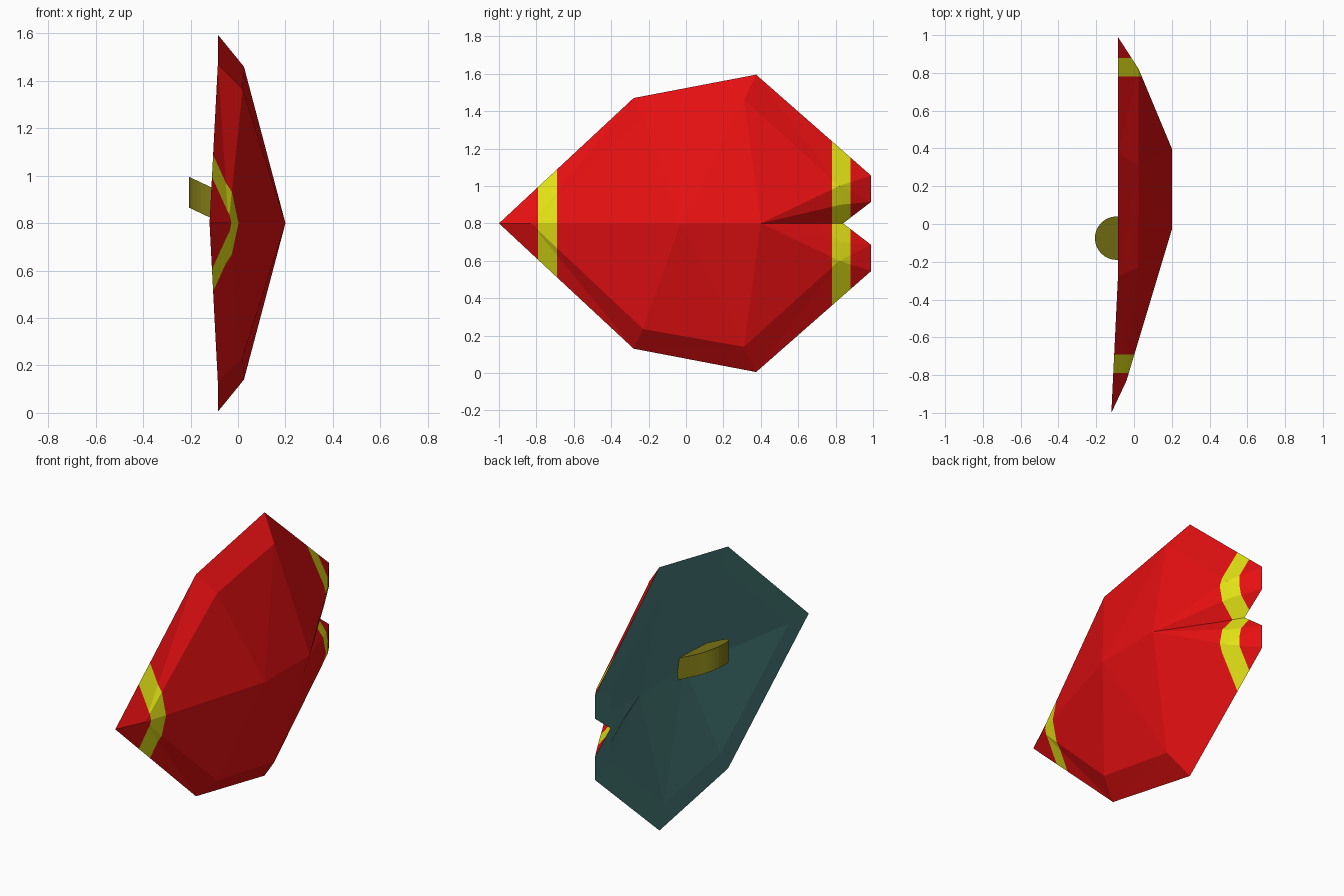
import bpy, bmesh, math

if "Cube" in bpy.data.objects:
    bpy.data.objects.remove(bpy.data.objects["Cube"])


def material(name, rgb):
    m = bpy.data.materials.new(name)
    m.diffuse_color = (*rgb, 1)
    m.use_nodes = True
    m.node_tree.nodes["Principled BSDF"].inputs["Base Color"].default_value = m.diffuse_color
    return m


RED = material("red", (0.80, 0.005, 0.006))
YELLOW = material("yellow", (0.78, 0.78, 0.008))
TEAL = material("dark teal", (0.065, 0.21, 0.20))
OLIVE = material("olive", (0.21, 0.19, 0.008))

MID = 0.8  # height of the mirror line


def finish(bm, name, mats):
    me = bpy.data.meshes.new(name)
    bm.to_mesh(me)
    bm.free()
    for m in mats:
        me.materials.append(m)
    ob = bpy.data.objects.new(name, me)
    bpy.context.collection.objects.link(ob)
    return ob


# Half outlines as (y, distance from mirror line)
RIM = [(-1, 0), (-.28, .67), (.375, .795), (.99, .255), (.99, .115), (.84, 0)]
RING = [(-.83, 0), (-.23, .565), (.31, .66), (.82, .2), (.83, .1), (.7, 0)]
RIM_X = [-.12, -.085, -.085, -.085, -.085, -.085]


def shell(ring_x, hub_x, facing):
    """Faceted shield surface: bevelled border plus a fan to the centre ridge."""
    bm = bmesh.new()
    for s in (1, -1):
        rim = [bm.verts.new((x, y, MID + s * d)) for (y, d), x in zip(RIM, RIM_X)]
        ring = [bm.verts.new((x, y, MID + s * d)) for (y, d), x in zip(RING, ring_x)]
        h1 = bm.verts.new((hub_x, -.03, MID))
        h2 = bm.verts.new((hub_x, .4, MID))
        for i in range(5):
            bm.faces.new((rim[i], rim[i + 1], ring[i + 1], ring[i]))
        for tri in ((ring[0], ring[1], h1), (ring[1], ring[2], h1),
                    (h1, ring[2], h2), (ring[2], ring[3], h2),
                    (ring[3], ring[4], h2), (ring[4], ring[5], h2)):
            bm.faces.new(tri)
    bmesh.ops.remove_doubles(bm, verts=bm.verts, dist=1e-4)
    bm.normal_update()
    for f in bm.faces:
        if f.normal.x * facing < 0:
            f.normal_flip()
    return bm


# Front of the shield, with stripes cut in across both ends
STRIPES = [(-.79, -.69), (.78, .88)]
bm = shell([-.04, .02, .025, .025, 0, 0], .2, 1)
bmesh.ops.triangulate(bm, faces=bm.faces[:])
for band in STRIPES:
    for y in band:
        bmesh.ops.bisect_plane(bm, geom=bm.verts[:] + bm.edges[:] + bm.faces[:],
                               plane_co=(0, y, 0), plane_no=(0, 1, 0))
for f in bm.faces:
    y = f.calc_center_median().y
    f.material_index = int(any(a < y < b for a, b in STRIPES))
finish(bm, "shield_front", [RED, YELLOW])

# Shallow hollow back
bm = shell([-.105, -.07, -.07, -.07, -.075, -.075], .03, -1)
finish(bm, "shield_back", [TEAL])

# Rounded grip, tilted upwards away from the back
bm = bmesh.new()
R, CX, CY = .115, -.092, -.075
profile = [(.04, CY + R)]
for i in range(17):
    a = math.pi * i / 16
    profile.append((CX - R * math.sin(a), CY + R * math.cos(a)))
profile.append((.04, CY - R))
rows = [[bm.verts.new((x, y, .885 - .47 * (x + .11) + dz)) for x, y in profile]
        for dz in (-.065, .065)]
n = len(profile)
for i in range(n):
    j = (i + 1) % n
    bm.faces.new((rows[0][i], rows[0][j], rows[1][j], rows[1][i]))
for row in rows:
    bm.faces.new(row)
bmesh.ops.recalc_face_normals(bm, faces=bm.faces[:])
finish(bm, "grip", [OLIVE])
